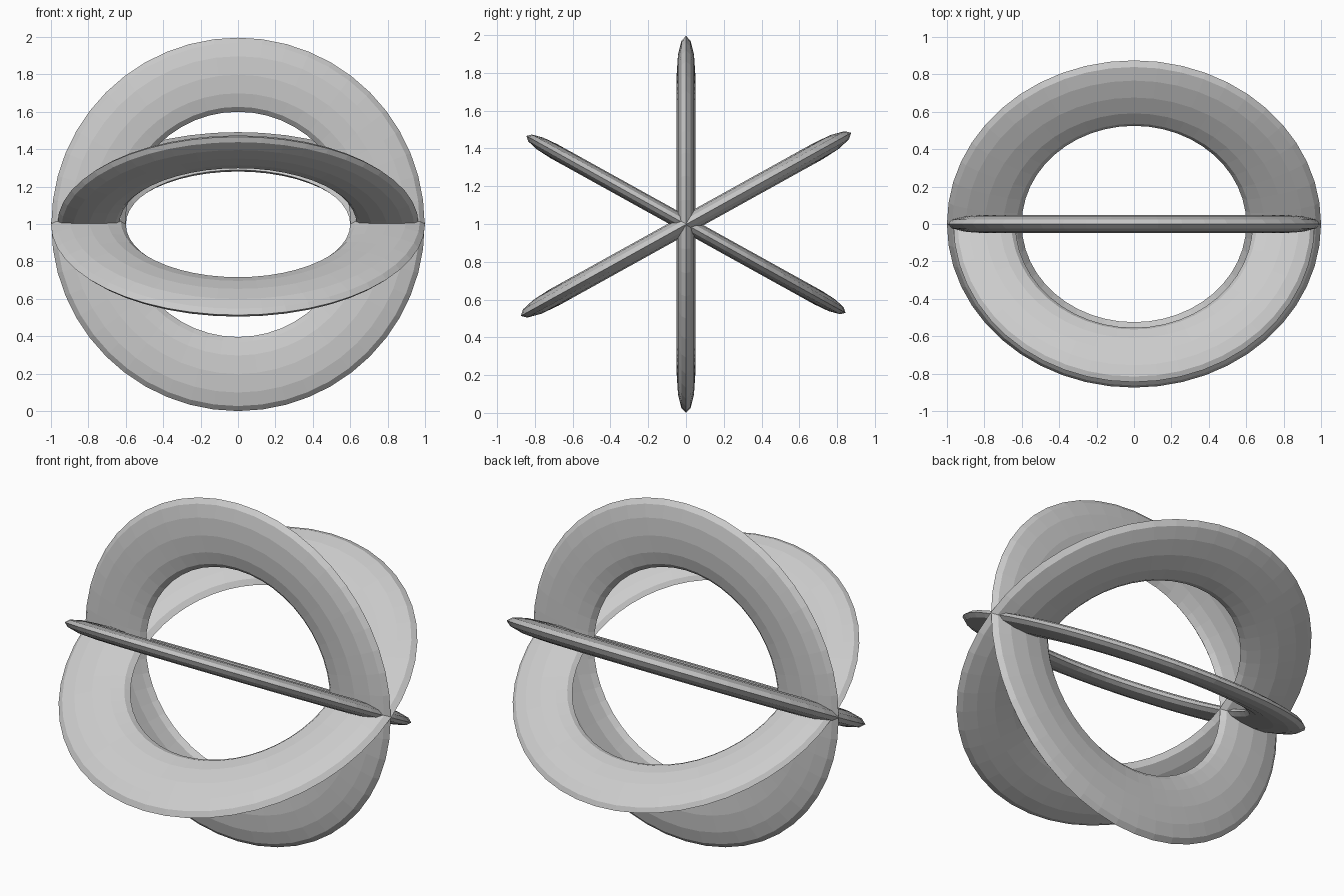
import bpy
import bmesh
from math import cos, sin, pi, radians
from mathutils import Matrix, Vector

cube = bpy.data.objects.get("Cube")
if cube:
    bpy.data.objects.remove(cube, do_unlink=True)

# One plain grey for every ring
grey = bpy.data.materials.new("light_grey")
grey.use_nodes = True
colour = (0.6, 0.6, 0.6, 1)
grey.diffuse_color = colour
grey.node_tree.nodes["Principled BSDF"].inputs["Base Color"].default_value = colour

SEGMENTS, SIDES = 48, 12
MAJOR = 0.8
CENTRE = Vector((0, 0, 0.998))


def flat_ring(name, tube, half_thickness, tilt):
    """Torus with an elliptical section, turned about the shared x axis."""
    bm = bmesh.new()
    section = []
    for i in range(SIDES):
        a = 2 * pi * i / SIDES
        section.append(bm.verts.new((MAJOR + tube * cos(a), 0, half_thickness * sin(a))))
    edges = [bm.edges.new((section[i], section[(i + 1) % SIDES])) for i in range(SIDES)]
    bmesh.ops.spin(bm, geom=section + edges, cent=(0, 0, 0), axis=(0, 0, 1),
                   angle=2 * pi, steps=SEGMENTS, use_merge=True)
    bmesh.ops.remove_doubles(bm, verts=bm.verts, dist=0.0001)
    bmesh.ops.recalc_face_normals(bm, faces=bm.faces)
    bm.transform(Matrix.Translation(CENTRE) @ Matrix.Rotation(radians(tilt), 4, "X"))
    mesh = bpy.data.meshes.new(name)
    bm.to_mesh(mesh)
    bm.free()
    mesh.materials.append(grey)
    ring = bpy.data.objects.new(name, mesh)
    bpy.context.collection.objects.link(ring)


# Three rings crossing at the left and right ends
flat_ring("upright_ring", 0.198, 0.049, 90)
flat_ring("back_raised_ring", 0.2, 0.049, 29)
flat_ring("front_raised_ring", 0.166, 0.041, -29)
